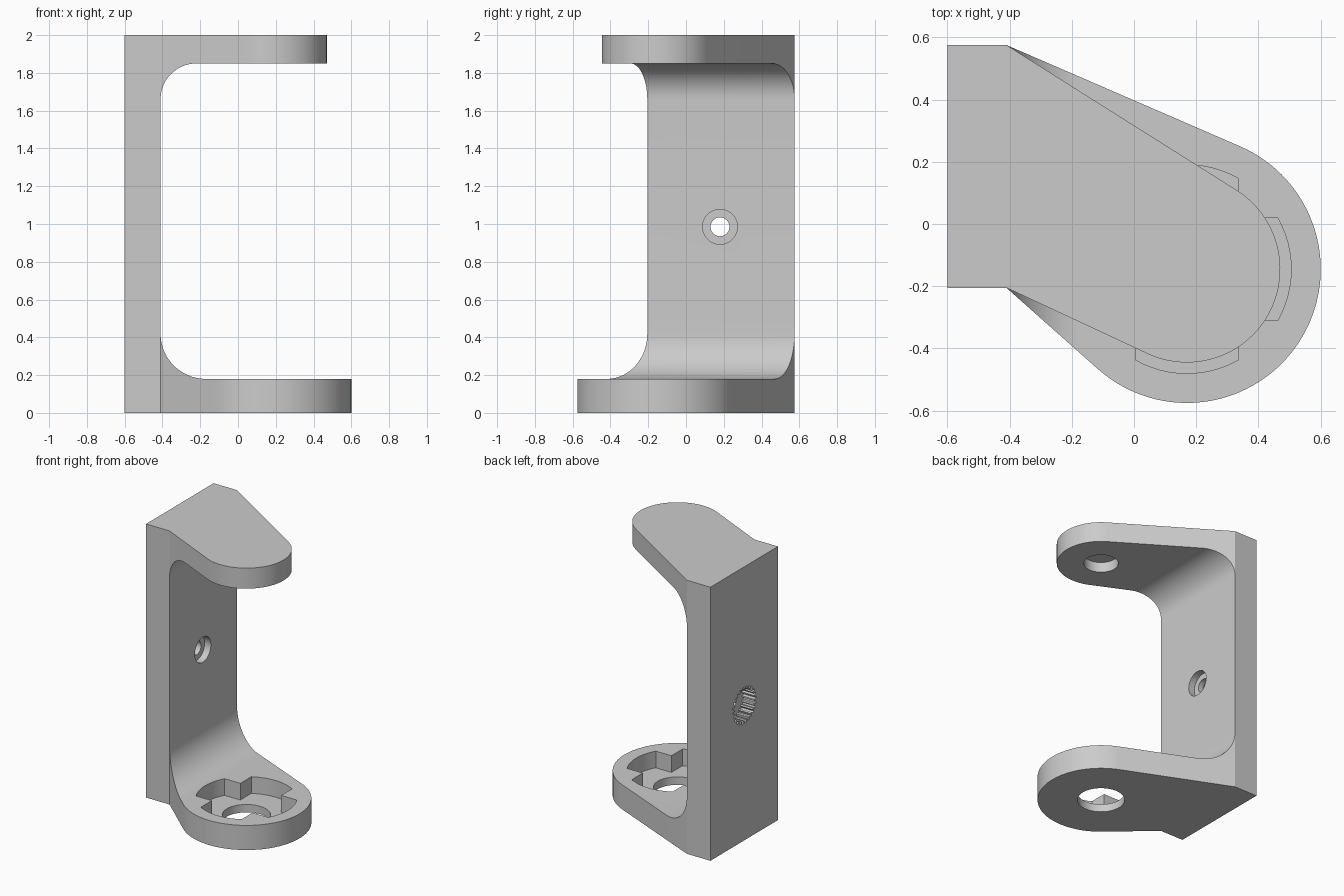
import bpy
import bmesh
from math import sin, cos, pi, acos, atan2, hypot, asin
from mathutils import Vector

cube = bpy.data.objects.get("Cube")
if cube:
    bpy.data.objects.remove(cube, do_unlink=True)

PIVOT = (0.17, -0.145)                  # axis of both arms
BACK, INNER = -0.6, -0.41               # plate faces in x
Y_LOW, Y_HIGH = -0.205, 0.575           # plate sides in y
HOLE_Y, HOLE_Z = 0.18, 0.985            # plate bore


def prism(name, loop, push):
    """Extrude a closed loop of 3D points along a vector."""
    bm = bmesh.new()
    face = bm.faces.new([bm.verts.new(p) for p in loop])
    ext = bmesh.ops.extrude_face_region(bm, geom=[face])
    moved = [g for g in ext["geom"] if isinstance(g, bmesh.types.BMVert)]
    bmesh.ops.translate(bm, verts=moved, vec=Vector(push))
    bmesh.ops.recalc_face_normals(bm, faces=bm.faces[:])
    mesh = bpy.data.meshes.new(name)
    bm.to_mesh(mesh)
    bm.free()
    obj = bpy.data.objects.new(name, mesh)
    bpy.context.collection.objects.link(obj)
    return obj


def arc(cx, cy, r, a0, a1, n):
    return [(cx + r * cos(a0 + (a1 - a0) * i / n),
             cy + r * sin(a0 + (a1 - a0) * i / n)) for i in range(n + 1)]


def circle(cx, cy, r, n=64):
    return arc(cx, cy, r, 0, 2 * pi, n)[:-1]


def combine(body, other, operation):
    """Apply a boolean and discard the helper."""
    mod = body.modifiers.new("combine", "BOOLEAN")
    mod.operation = operation
    mod.solver = "EXACT"
    mod.object = other
    bpy.context.view_layer.objects.active = body
    bpy.ops.object.modifier_apply(modifier=mod.name)
    bpy.data.objects.remove(other, do_unlink=True)


def half(name, radius, z0, z1):
    """Plate outline with straight tangents running to a round arm end."""
    def tangent(y, side):
        dx, dy = INNER - PIVOT[0], y - PIVOT[1]
        return atan2(dy, dx) + side * acos(radius / hypot(dx, dy))
    start = tangent(Y_LOW, 1)
    end = tangent(Y_HIGH, -1)
    while end < start:
        end += 2 * pi
    outline = [(INNER, Y_HIGH), (BACK, Y_HIGH), (BACK, Y_LOW), (INNER, Y_LOW)]
    outline += arc(*PIVOT, radius, start, end, 64)
    return prism(name, [(x, y, z0) for x, y in outline], (0, 0, z1 - z0))


# Bracket blank: wide lower arm, narrow upper arm
bracket = half("bracket", 0.43, 0, 1)
combine(bracket, half("upper_half", 0.30, 1, 2), "UNION")

# Opening between the arms, with filleted inner corners
low_r, high_r = 0.24, 0.19
low_z, high_z = 0.18, 1.85
opening = [(1, high_z), (1, low_z)]
opening += arc(INNER + low_r, low_z + low_r, low_r, -pi / 2, -pi, 20)
opening += arc(INNER + high_r, high_z - high_r, high_r, pi, pi / 2, 20)
combine(bracket, prism("opening", [(x, -1, z) for x, z in opening], (0, 2, 0)),
        "DIFFERENCE")

# Cross-shaped pocket with rounded ends in the lower arm
pocket_r, pocket_w, floor_z = 0.335, 0.165, 0.058
spread = asin(pocket_w / pocket_r)
cross = []
for k in range(4):
    a = k * pi / 2
    cross += arc(*PIVOT, pocket_r, a - spread, a + spread, 12)
    cross += [(PIVOT[0] + pocket_w * 2 ** 0.5 * cos(a + pi / 4),
               PIVOT[1] + pocket_w * 2 ** 0.5 * sin(a + pi / 4))]
combine(bracket, prism("pocket", [(x, y, floor_z) for x, y in cross], (0, 0, 0.3)),
        "DIFFERENCE")

# Through hole under the pocket, blind socket under the upper arm
for name, r, z, depth in (("lower_hole", 0.16, -0.1, 0.2),
                          ("upper_socket", 0.117, 1.75, 0.175)):
    loop = [(x, y, z) for x, y in circle(*PIVOT, r)]
    combine(bracket, prism(name, loop, (0, 0, depth)), "DIFFERENCE")

# Plate bore: screw hole, counterbore inside, toothed socket outside
teeth = 24
spline = []
for i in range(teeth):
    for part, r in ((0, 0.115), (0.35, 0.115), (0.5, 0.135), (0.85, 0.135)):
        a = 2 * pi * (i + part) / teeth
        spline.append((HOLE_Y + r * cos(a), HOLE_Z + r * sin(a)))
for name, loop, x, depth in (
        ("screw_hole", circle(HOLE_Y, HOLE_Z, 0.05, 48), -0.7, 0.4),
        ("counterbore", circle(HOLE_Y, HOLE_Z, 0.092, 48), -0.46, 0.15),
        ("toothed_socket", spline, -0.7, 0.2)):
    cutter = prism(name, [(x, y, z) for y, z in loop], (depth, 0, 0))
    combine(bracket, cutter, "DIFFERENCE")

# Colour and shading
grey = bpy.data.materials.new("light_grey")
grey.use_nodes = True
colour = (0.6, 0.6, 0.6, 1)
grey.diffuse_color = colour
grey.node_tree.nodes["Principled BSDF"].inputs["Base Color"].default_value = colour
bracket.data.materials.clear()
bracket.data.materials.append(grey)
for poly in bracket.data.polygons:
    poly.material_index = 0

bpy.ops.object.select_all(action="DESELECT")
bracket.select_set(True)
bpy.context.view_layer.objects.active = bracket
bpy.ops.object.shade_smooth_by_angle(angle=pi / 9)
